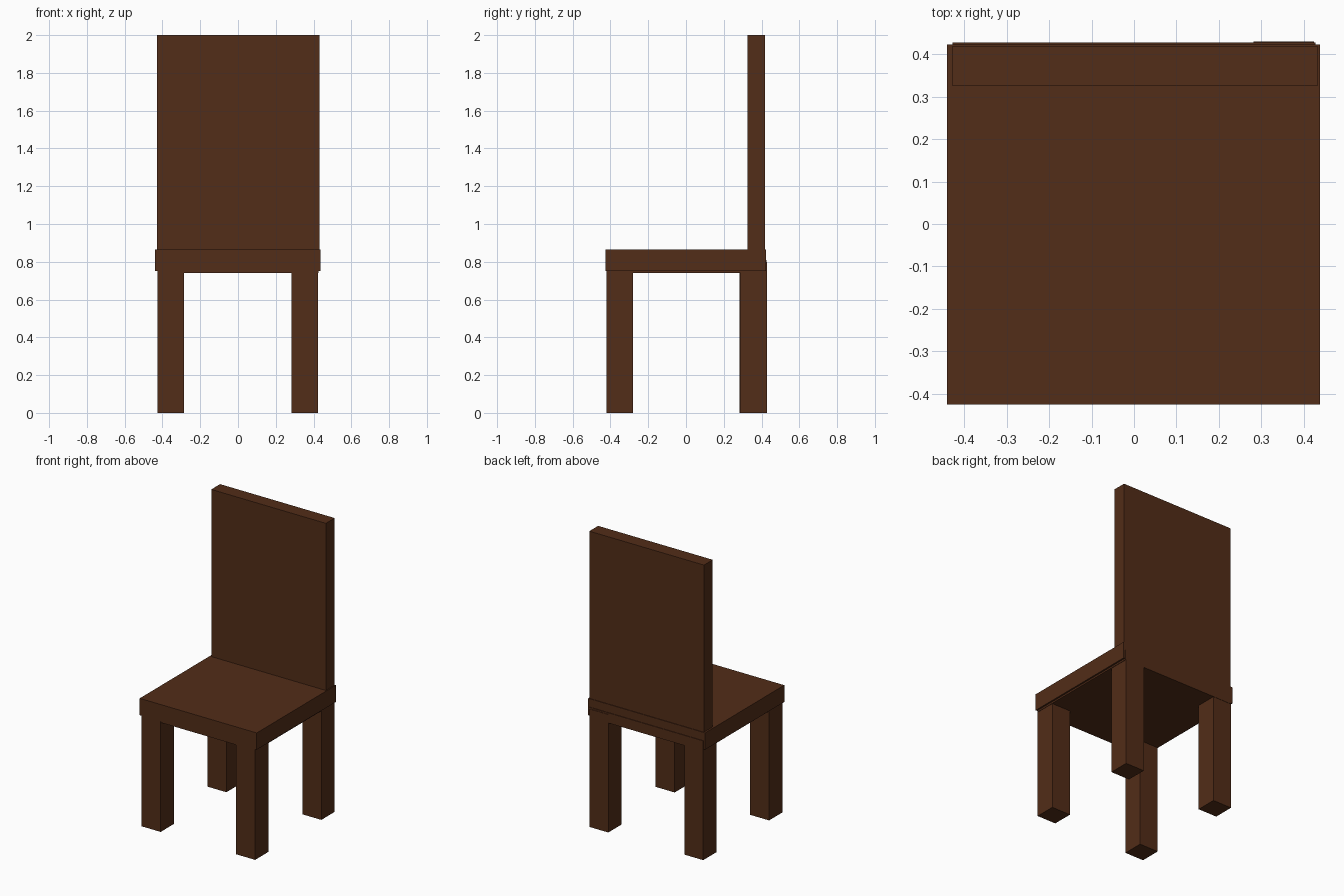
import bpy

if "Cube" in bpy.data.objects:
    bpy.data.objects.remove(bpy.data.objects["Cube"])

wood = bpy.data.materials.new("dark_wood")
wood.diffuse_color = (0.085, 0.026, 0.009, 1)
wood.use_nodes = True
wood.node_tree.nodes["Principled BSDF"].inputs["Base Color"].default_value = wood.diffuse_color


def box(name, x0, x1, y0, y1, z0, z1):
    bpy.ops.mesh.primitive_cube_add(
        size=1, location=((x0 + x1) / 2, (y0 + y1) / 2, (z0 + z1) / 2))
    ob = bpy.context.object
    ob.name = name
    ob.scale = (x1 - x0, y1 - y0, z1 - z0)
    bpy.ops.object.transform_apply(location=False, rotation=False, scale=True)
    ob.data.materials.append(wood)
    return ob


# Seat board and the slightly smaller panel under it
box("seat", -0.44, 0.438, -0.425, 0.423, 0.752, 0.866)
box("seat_underside", -0.427, 0.427, -0.42, 0.427, 0.741, 0.81)

# Tall backrest standing in the seat
box("backrest", -0.428, 0.432, 0.325, 0.419, 0.80, 2.0)

# Four square legs
for side, x0 in (("left", -0.427), ("right", 0.282)):
    box("front_leg_" + side, x0, x0 + 0.142, -0.422, -0.281, 0, 0.80)
    y1 = 0.43 if side == "right" else 0.425
    box("back_leg_" + side, x0, x0 + 0.142, y1 - 0.142, y1, 0, 0.80)
